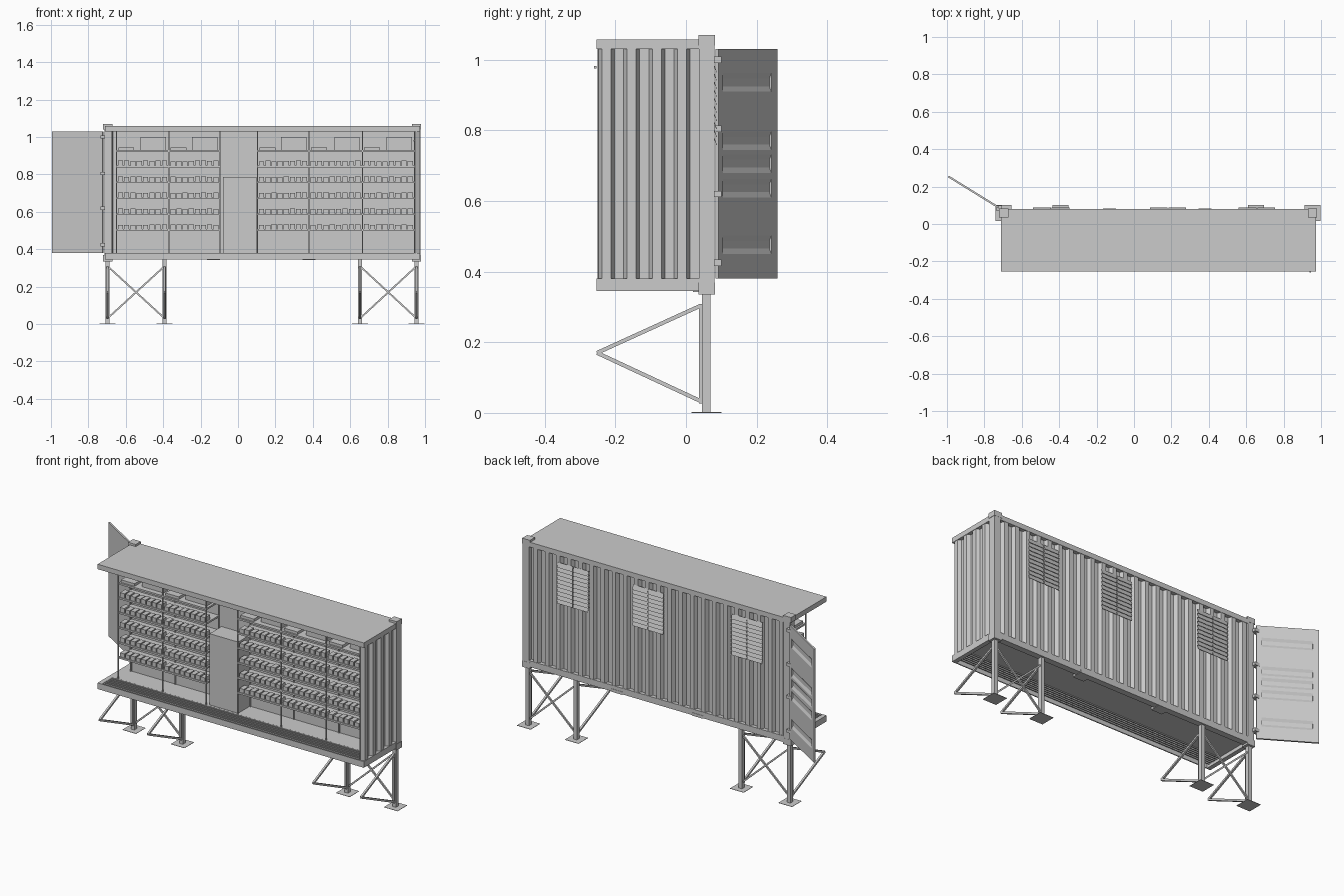
import bpy, bmesh, random
from math import radians
from mathutils import Vector, Matrix

random.seed(4)
cube = bpy.data.objects.get("Cube")
if cube:
    bpy.data.objects.remove(cube)

grey = bpy.data.materials.new("light_grey")
grey.use_nodes = True
colour = (0.6, 0.6, 0.6, 1)
grey.diffuse_color = colour
grey.node_tree.nodes["Principled BSDF"].inputs["Base Color"].default_value = colour


def finish(name, bm):
    bmesh.ops.recalc_face_normals(bm, faces=bm.faces[:])
    mesh = bpy.data.meshes.new(name)
    bm.to_mesh(mesh)
    bm.free()
    mesh.materials.append(grey)
    ob = bpy.data.objects.new(name, mesh)
    bpy.context.scene.collection.objects.link(ob)
    return ob


def add_box(bm, x0, x1, y0, y1, z0, z1, tilt=0):
    centre = Matrix.Translation(((x0 + x1) / 2, (y0 + y1) / 2, (z0 + z1) / 2))
    size = Matrix.Diagonal((x1 - x0, y1 - y0, z1 - z0, 1))
    bmesh.ops.create_cube(bm, size=1, matrix=centre @ Matrix.Rotation(tilt, 4, "X") @ size)


def boxes(name, *specs):
    bm = bmesh.new()
    for s in specs:
        add_box(bm, *s)
    return finish(name, bm)


def prism(name, profile, origin, u, v, w):
    """Extrude a profile in the u, v plane along the vector w."""
    bm = bmesh.new()
    o, u, v, w = (Vector(a) for a in (origin, u, v, w))
    face = bm.faces.new([bm.verts.new(o + u * a + v * b) for a, b in profile])
    ext = bmesh.ops.extrude_face_region(bm, geom=[face])["geom"]
    bmesh.ops.translate(bm, vec=w, verts=[e for e in ext if isinstance(e, bmesh.types.BMVert)])
    return finish(name, bm)


def strut(name, a, b, width):
    a, b = Vector(a), Vector(b)
    d = b - a
    bm = bmesh.new()
    m = Matrix.Translation((a + b) / 2) @ d.to_track_quat("Z", "Y").to_matrix().to_4x4()
    bmesh.ops.create_cube(bm, size=1, matrix=m @ Matrix.Diagonal((width, width, d.length, 1)))
    return finish(name, bm)


def corrugation(count, pitch, depth, thick):
    outer = []
    for i in range(count):
        s = i * pitch
        outer += [(s, 0), (s + 0.01, depth), (s + 0.035, depth), (s + 0.045, 0)]
    outer.append((count * pitch, 0))
    return outer + [(a, b - thick) for a, b in reversed(outer)]


X0, X1, Y0, Y1 = -0.71, 0.973, -0.254, 0.08
FLOOR, CEIL = 0.38, 1.03
FRONT, BACK = -0.152, -0.035

# Roof, floor and rails
boxes("roof", (X0, X1, Y0, Y1, CEIL, 1.058))
boxes("floor", (X0, X1, FRONT, Y1 - 0.01, 0.365, FLOOR))
boxes("floor_rails",
      (X0, X1, 0.045, Y1, 0.345, FLOOR),
      (X0, X0 + 0.025, Y0, Y1, 0.345, FLOOR),
      (X1 - 0.025, X1, Y0, Y1, 0.345, FLOOR),
      (X0, X1, Y0, Y0 + 0.006, 0.345, FLOOR))
boxes("front_grating", *[(X0, X1, y, y + 0.006, 0.36, FLOOR)
                         for y in [-0.236 + 0.0155 * i for i in range(6)]])
boxes("lift_pockets", *[(x - 0.035, x + 0.035, 0.02, Y1 + 0.002, 0.343, 0.36)
                        for x in (0.38, -0.13)])

# Corner posts with castings
for side, x in (("right", -0.695), ("left", 0.955)):
    boxes(side + "_corner_post", (x - 0.018, x + 0.021, 0.037, Y1 + 0.001, 0.34, 1.06))
    boxes(side + "_castings",
          (x - 0.026, x + 0.023, 0.036, Y1 + 0.002, 0.335, 0.37),
          (x - 0.026, x + 0.023, 0.036, Y1 + 0.002, 1.04, 1.07))

# Corrugated walls and the flat inner lining
tall = (0, 0, CEIL - FLOOR)
prism("back_wall", corrugation(23, 0.0705, 0.02, 0.004), (-0.678, 0.058, FLOOR),
      (1, 0, 0), (0, 1, 0), tall)
prism("end_wall", corrugation(4, 0.0715, 0.018, 0.004), (0.953, -0.248, FLOOR),
      (0, 1, 0), (1, 0, 0), tall)
boxes("inner_lining", (-0.65, 0.945, BACK, BACK + 0.006, FLOOR, CEIL))
boxes("end_lining", (0.943, 0.947, Y0 + 0.004, 0.04, FLOOR, CEIL))
boxes("wall_hook", (0.938, 0.946, -0.26, Y0, 0.975, 0.983))

# Shelving bays
bays = [(-0.65, -0.37), (-0.37, -0.095), (0.105, 0.38), (0.38, 0.665), (0.665, 0.945)]
levels = [0.507, 0.592, 0.678, 0.763, 0.847]
for n, (a, b) in enumerate(bays, 1):
    boxes(f"shelves_{n}", *[(a, b, FRONT, BACK, z - 0.01, z) for z in levels + [0.93]])
    goods = []
    for z in levels:
        count = 8
        step = (b - a - 0.012) / count
        for i in range(count):
            x = a + 0.008 + i * step
            goods.append((x, x + 0.027, FRONT + 0.004, FRONT + 0.05, z,
                          z + random.uniform(0.022, 0.027)))
    boxes(f"stock_boxes_{n}", *goods)
    boxes(f"top_crates_{n}",
          (b - 0.15, b - 0.015, FRONT + 0.03, BACK, 0.93, 1.0),
          (a + 0.01, a + 0.095, FRONT + 0.01, BACK - 0.02, 0.93, 0.945))
edges = sorted({e for bay in bays for e in bay})
boxes("shelf_posts", *[(x - 0.003, x + 0.003, y, y + 0.006, FLOOR, CEIL)
                       for x in edges for y in (FRONT - 0.003, BACK - 0.006)])

# Central cabinet
boxes("cabinet", (-0.08, 0.1, FRONT + 0.01, BACK, FLOOR, 0.787))

# Louvred shutters on the back
for n, x in enumerate((-0.54, 0.085, 0.56), 1):
    boxes(f"shutter_{n}", *[(leaf, leaf + 0.095, Y1 + 0.001, Y1 + 0.003, z - 0.014, z + 0.014,
                             radians(18))
                            for leaf in (x, x + 0.099)
                            for z in [0.772 + 0.0228 * i for i in range(10)]])

# Open end door with recessed ribs
start = Vector((-0.725, 0.083, FLOOR))
along = Vector((-0.27, 0.167, 0))
normal = Vector((0.167, 0.27, 0)).normalized()
height = CEIL - FLOOR
profile = [(0, 0), (0, 0.01)]
for low in (0.07, 0.23, 0.3, 0.365, 0.53):
    profile += [(low, 0.01), (low + 0.015, 0.003), (low + 0.037, 0.003), (low + 0.052, 0.01)]
profile += [(height, 0.01), (height, 0)]
plain = [(0, 0), (0, 0.01), (height, 0.01), (height, 0)]
for name, shape, f0, f1 in (("door_hinge_edge", plain, 0, 0.08),
                            ("door_panel", profile, 0.08, 0.9),
                            ("door_free_edge", plain, 0.9, 1)):
    prism(name, shape, start + along * f0, (0, 0, 1), normal, along * (f1 - f0))
boxes("door_hinges", *[(-0.735, -0.705, 0.07, 0.1, z - 0.009, z + 0.009)
                       for z in (0.425, 0.62, 0.805, 1.0)])

# Legs, foot plates and braces
LY = 0.058
for side, xa, xb in (("right", -0.698, -0.392), ("left", 0.652, 0.955)):
    for end, x in (("outer", xa), ("inner", xb)):
        tag = f"{side}_{end}"
        boxes(tag + "_leg", (x - 0.011, x + 0.011, LY - 0.012, LY + 0.012, 0, 0.35))
        boxes(tag + "_brace_plate", (x - 0.006, x + 0.006, 0.037, 0.046, 0.026, 0.308))
        boxes(tag + "_foot_plate", (x - 0.043, x + 0.043, LY - 0.043, LY + 0.043, 0, 0.002))
        tip = (x, -0.252, 0.17)
        strut(tag + "_upper_strut", (x, 0.04, 0.303), tip, 0.011)
        strut(tag + "_lower_strut", (x, 0.04, 0.034), tip, 0.011)
    strut(side + "_cross_brace_a", (xa, LY, 0.31), (xb, LY, 0.03), 0.009)
    strut(side + "_cross_brace_b", (xa, LY, 0.03), (xb, LY, 0.31), 0.009)
